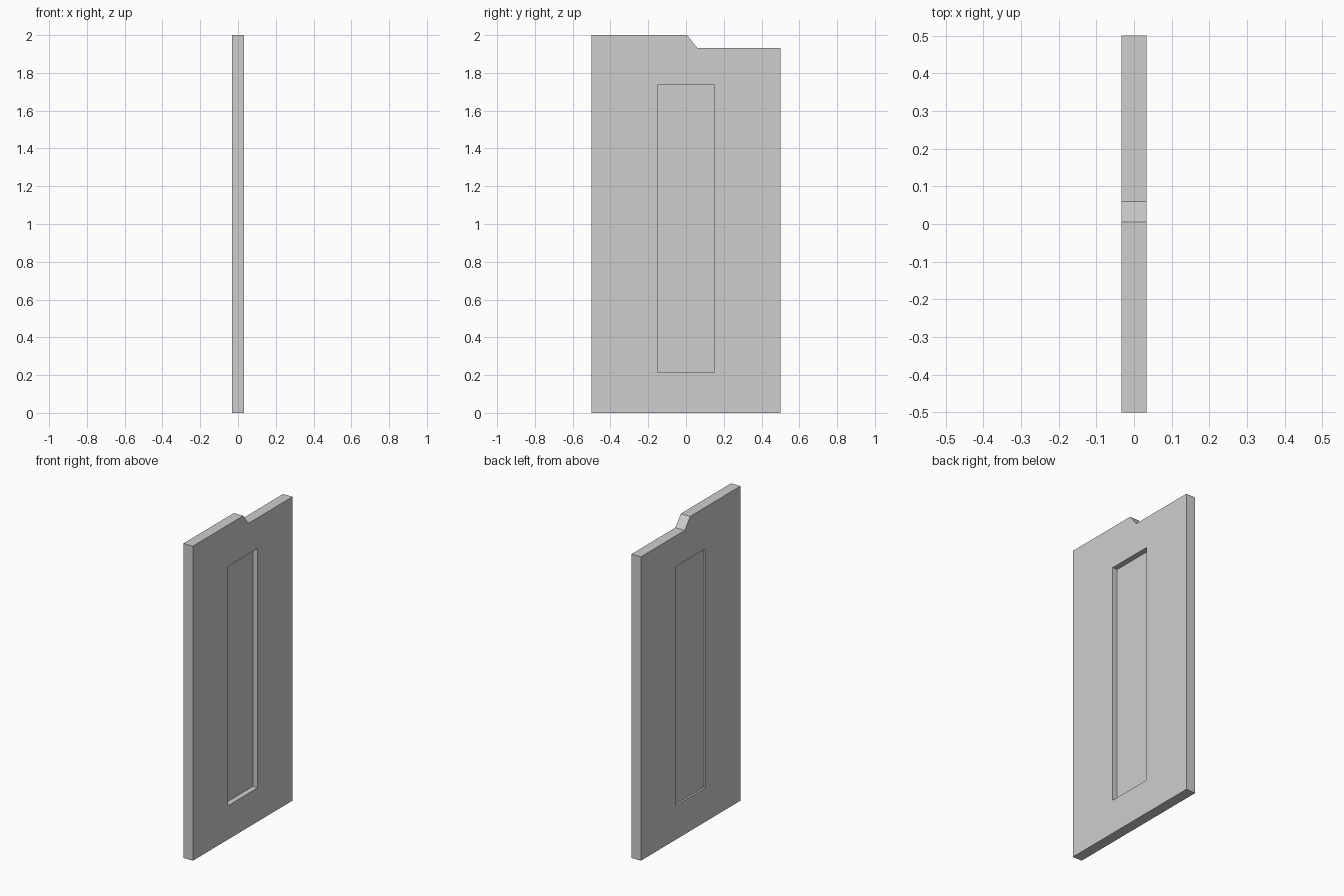
import bpy
import bmesh

THICK = 0.066                    # panel thickness along x
HALF = THICK / 2
RECESS_Y = 0.15                  # half width of the recess
RECESS_Z = (0.215, 1.736)        # bottom and top of the recess

cube = bpy.data.objects.get("Cube")
if cube:
    bpy.data.objects.remove(cube, do_unlink=True)

grey = bpy.data.materials.new("plain grey")
grey.use_nodes = True
colour = (0.62, 0.62, 0.62, 1.0)
grey.diffuse_color = colour
grey.node_tree.nodes["Principled BSDF"].inputs["Base Color"].default_value = colour


def prism(name, profile, x0, x1):
    """Extrude a (y, z) outline from x0 to x1."""
    bm = bmesh.new()
    face = bm.faces.new([bm.verts.new((x0, y, z)) for y, z in profile])
    grown = bmesh.ops.extrude_face_region(bm, geom=[face])["geom"]
    verts = [g for g in grown if isinstance(g, bmesh.types.BMVert)]
    bmesh.ops.translate(bm, verts=verts, vec=(x1 - x0, 0, 0))
    bmesh.ops.recalc_face_normals(bm, faces=bm.faces)
    mesh = bpy.data.meshes.new(name)
    bm.to_mesh(mesh)
    bm.free()
    mesh.materials.append(grey)
    obj = bpy.data.objects.new(name, mesh)
    bpy.context.collection.objects.link(obj)
    return obj


# Slab with a sloped step in its top edge
panel = prism("door_panel", [(-0.5, 0), (0.5, 0), (0.5, 1.932), (0.06, 1.932),
                             (0.005, 2.0), (-0.5, 2.0)], -HALF, HALF)

# Recess on each broad side: deep on +x, shallow on -x
low, high = RECESS_Z
outline = [(-RECESS_Y, low), (RECESS_Y, low), (RECESS_Y, high), (-RECESS_Y, high)]
bpy.context.view_layer.objects.active = panel
for side, depth in ((1, 0.034), (-1, 0.0125)):
    cutter = prism("recess_cutter", outline, side * (HALF - depth), side * (HALF + 0.1))
    cutter.hide_render = True
    cut = panel.modifiers.new("recess", 'BOOLEAN')
    cut.operation = 'DIFFERENCE'
    cut.solver = 'EXACT'
    cut.object = cutter
    bpy.ops.object.modifier_apply(modifier=cut.name)
    bpy.data.objects.remove(cutter, do_unlink=True)
